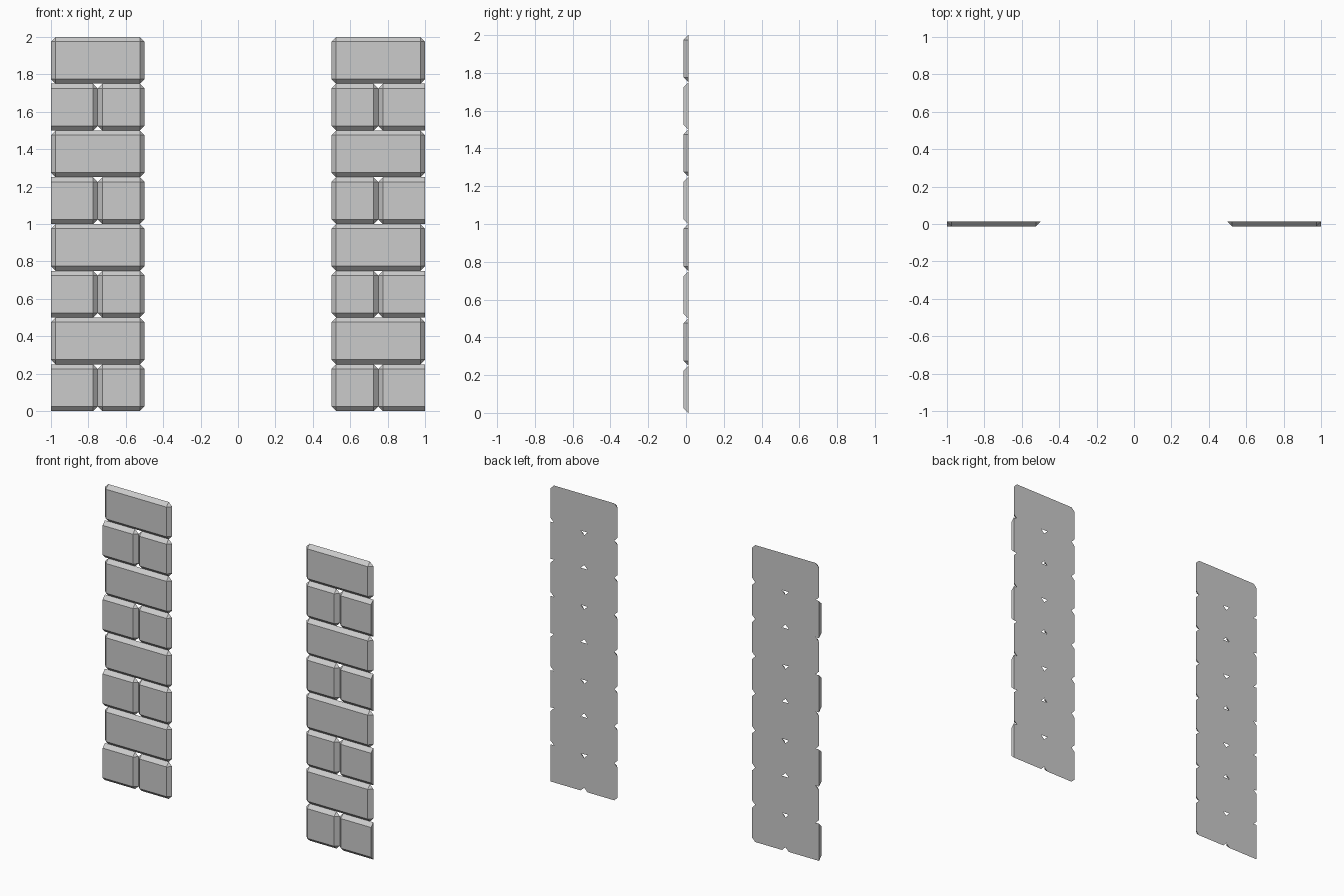
import bpy, bmesh
from mathutils import Vector, Matrix

if "Cube" in bpy.data.objects:
    bpy.data.objects.remove(bpy.data.objects["Cube"])

BEVEL = 0.025
FRONT, BACK = -0.0125, 0.0125
ROW = 0.25
OUTER, INNER = 0.5, 1.0  # overwritten per column side below


def cut(bm, co, no):
    """Slice off everything on the +no side and cap the opening."""
    geom = bm.verts[:] + bm.edges[:] + bm.faces[:]
    res = bmesh.ops.bisect_plane(bm, geom=geom, plane_co=co, plane_no=no,
                                 clear_outer=True)
    edges = [e for e in res["geom_cut"] if isinstance(e, bmesh.types.BMEdge)]
    bmesh.ops.contextual_create(bm, geom=edges)


def brick(name, x0, x1, z0, side):
    """Bevelled block, sliced flat at the wall plane and at the outer edge."""
    bm = bmesh.new()
    depth = 0.2
    bmesh.ops.create_cube(bm, size=1.0)
    bmesh.ops.scale(bm, vec=(x1 - x0, depth, ROW), verts=bm.verts)
    bmesh.ops.translate(bm, vec=((x0 + x1) / 2, FRONT + depth / 2, z0 + ROW / 2),
                        verts=bm.verts)
    bmesh.ops.bevel(bm, geom=bm.edges[:], offset=BEVEL, segments=1,
                    affect='EDGES', profile=0.5)
    cut(bm, Vector((0, BACK, 0)), Vector((0, 1, 0)))
    if x1 > 1.0:
        cut(bm, Vector((1, 0, 0)), Vector((1, 0, 0)))
    # Left column is the mirror image of the right one
    if side < 0:
        bmesh.ops.transform(bm, matrix=Matrix.Scale(-1, 4, (1, 0, 0)),
                            verts=bm.verts)
    bmesh.ops.recalc_face_normals(bm, faces=bm.faces)
    me = bpy.data.meshes.new(name)
    bm.to_mesh(me)
    bm.free()
    ob = bpy.data.objects.new(name, me)
    bpy.context.collection.objects.link(ob)


# Two columns of alternating split rows and full-width rows
for side, label in ((-1, "left"), (1, "right")):
    for row in range(8):
        z = row * ROW
        if row % 2:
            brick(f"{label}_full_brick_{row}", 0.5, 1.0, z, side)
        else:
            brick(f"{label}_inner_half_brick_{row}", 0.5, 0.75, z, side)
            brick(f"{label}_outer_cut_brick_{row}", 0.75, 1.25, z, side)
